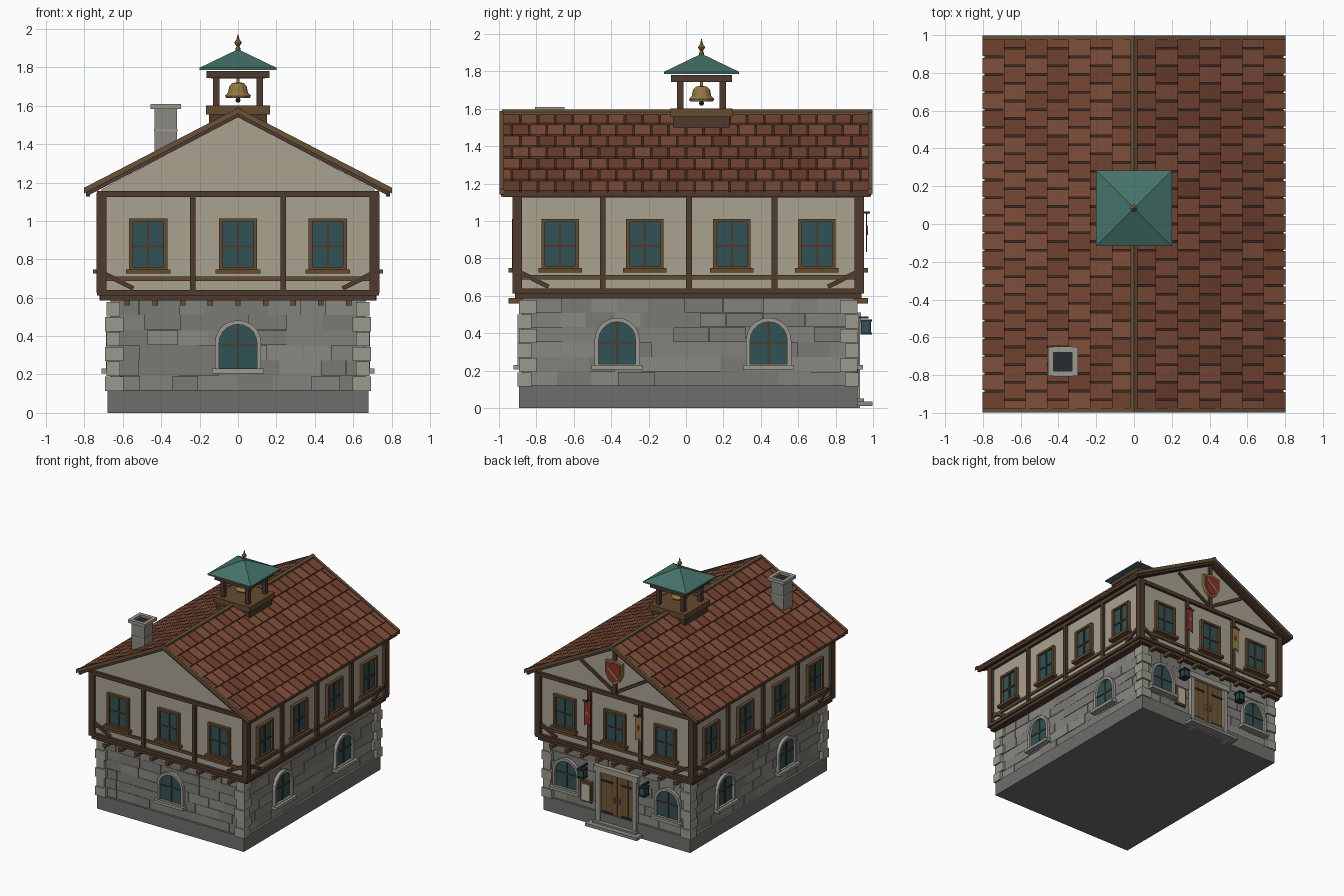
import bpy, bmesh, random
from math import pi, sin, cos, atan2, hypot
from mathutils import Matrix, Vector

if "Cube" in bpy.data.objects:
    bpy.data.objects.remove(bpy.data.objects["Cube"])

random.seed(4)
CY = 0.012
COL = dict(plaster=(.40, .36, .28), timber=(.075, .042, .026), trim=(.13, .07, .03), stone_a=(.23, .22, .20),
           stone_b=(.20, .195, .175), stone_c=(.26, .25, .225), quoin=(.33, .32, .27), plinth=(.155, .155, .145),
           tile_a=(.19, .065, .033), tile_b=(.165, .055, .03), tile_c=(.215, .078, .042), dark=(.045, .026, .018),
           glass=(.03, .085, .09), copper=(.06, .17, .145), gold=(.30, .19, .06), door=(.17, .095, .035),
           iron=(.02, .025, .028), red=(.25, .03, .025), paper=(.5, .45, .33), rake=(.14, .085, .04))
parts = {}


def bm_of(name, col):
    if name not in parts:
        parts[name] = (bmesh.new(), col)
    return parts[name][0]


def box(name, col, c, s, M=Matrix()):
    m = M @ Matrix.Translation(c) @ Matrix.Diagonal((*s, 1))
    bmesh.ops.create_cube(bm_of(name, col), size=1, matrix=m)


# Wall-local frame: u along the wall, w outward from the centre, z up
def side(q):
    return Matrix.Translation((0, CY, 0)) @ Matrix.Rotation(q * pi / 2, 4, 'Z')


def wbox(name, col, q, u0, u1, w0, w1, z0, z1):
    box(name, col, ((u0 + u1) / 2, -(w0 + w1) / 2, (z0 + z1) / 2), (u1 - u0, w1 - w0, z1 - z0), side(q))


def prism(name, col, q, pts, w0, w1):
    bm, M = bm_of(name, col), side(q)
    a, b = [[bm.verts.new(M @ Vector((u, -w, z))) for u, z in pts] for w in (w0, w1)]
    n = len(pts)
    bm.faces.new(a)
    bm.faces.new(b[::-1])
    for i in range(n):
        bm.faces.new((a[i], b[i], b[(i + 1) % n], a[(i + 1) % n]))


def ring(name, col, q, outer, inner, w0, w1):
    n = len(outer)
    for i in range(n):
        j = (i + 1) % n
        prism(name, col, q, [outer[i], outer[j], inner[j], inner[i]], w0, w1)


def strut(name, col, q, p0, p1, t, w0, w1):
    d = Vector(p1) - Vector(p0)
    k = Vector((-d.y, d.x)).normalized() * t / 2
    prism(name, col, q, [Vector(p0) + k, Vector(p0) - k, Vector(p1) - k, Vector(p1) + k], w0, w1)


def lathe(name, col, pts, loc, n=12, turn=0.0):
    bm = bm_of(name, col)
    rows = [[bm.verts.new((loc[0] + r * cos(turn + 2 * pi * i / n), loc[1] + r * sin(turn + 2 * pi * i / n), z))
             for i in range(n)] for r, z in pts]
    for a, b in zip(rows, rows[1:]):
        for i in range(n):
            bm.faces.new((a[i], a[(i + 1) % n], b[(i + 1) % n], b[i]))
    bm.faces.new(rows[0])
    bm.faces.new(rows[-1])


def rect(u, w, z0, z1):
    return [(u - w, z0), (u + w, z0), (u + w, z1), (u - w, z1)]


def arch(u, r, z0, zs):
    return [(u - r, z0), (u + r, z0)] + [(u + r * cos(pi * i / 10), zs + r * sin(pi * i / 10)) for i in range(11)]


def window(q, u, w):
    prism('window_glass', 'glass', q, rect(u, .08, .755, 1.0), w, w + .008)
    ring('window_frames', 'trim', q, rect(u, .1, .745, 1.012), rect(u, .08, .76, .995), w, w + .026)
    wbox('window_bars', 'timber', q, u - .006, u + .006, w, w + .015, .76, .995)
    wbox('window_bars', 'timber', q, u - .08, u + .08, w, w + .015, .862, .874)
    wbox('window_sills', 'trim', q, u - .116, u + .116, w, w + .045, .725, .748)


def arched_window(q, u, w):
    prism('arched_glass', 'glass', q, arch(u, .1, .235, .362), w - .02, w + .008)
    ring('arched_surrounds', 'quoin', q, arch(u, .121, .225, .362), arch(u, .099, .235, .362), w - .02, w + .028)
    wbox('arched_bars', 'timber', q, u - .006, u + .006, w, w + .014, .235, .46)
    wbox('arched_bars', 'timber', q, u - .1, u + .1, w, w + .014, .345, .357)
    wbox('arched_sills', 'quoin', q, u - .136, u + .136, w - .02, w + .05, .206, .23)


# Lower storey: plinth, core, coursed stone blocks, quoins
box('plinth', 'plinth', (0, CY, .06), (1.36, 1.81, .12))
box('stone_core', 'stone_b', (0, CY, .35), (1.31, 1.76, .48))
SX, SY = .66, .885
for q in range(4):
    half, w = ((SX, SY), (SY, SX))[q % 2]
    for r in range(6):
        z, u = .115 + r * .079, -half
        while u < half - .001:
            e = u + random.uniform(.13, .22)
            e = half if half - e < .08 else e
            c = random.choice('abc')
            wbox('wall_stones_' + c, 'stone_' + c, q, u + .001, e - .001, w - .02, w + random.choice((0, .002, .004)),
                 z + .001, z + .078)
            u = e
for sx in (-1, 1):
    for sy in (-1, 1):
        for r in range(6):
            a, b = ((.095, .075), (.07, .095))[r % 2]
            o = .692 if r % 2 == 0 else .684
            box('quoins', 'quoin', (sx * (o - a / 2), CY + sy * (o + .222 - b / 2), .152 + r * .0775), (a, b, .074))

# Upper storey: plaster box, gables, timber frame
box('plaster_walls', 'plaster', (0, CY, .87), (1.42, 1.83, .56))
prism('gable_plaster', 'plaster', 0, [(-.71, 1.14), (.71, 1.14), (.71, 1.165), (0, 1.545), (-.71, 1.165)], -.915, .915)
for q in range(4):
    half, w = ((.735, .915), (.937, .71))[q % 2]
    wbox('jetty_beams', 'timber', q, -half + .02, half - .02, w - .1, w + .012, .585, .635)
    wbox('jetty_beams', 'timber', q, -half, half, w - .02, w + .024, .612, .64)
    wbox('mid_rails', 'trim', q, -half, half, w - .02, w + .014, .688, .71)
    wbox('top_plates', 'timber', q, -half, half, w - .02, w + .022, 1.125, 1.157)
    posts = ((-.236, .236), (-.457, .004, .461))[q % 2]
    for u in posts:
        wbox('wall_posts', 'timber', q, u - .015, u + .015, w - .02, w + .022, .63, 1.14)
    for s in (-1, 1):
        strut('corner_braces', 'timber', q, (s * (half - .04), .725), (s * (half - .19), .648), .024, w - .01, w + .018)
    for u in ((-.467, 0, .467), (-.685, -.232, .233, .688))[q % 2]:
        window(q, u, w)
for sx in (-1, 1):
    for sy in (-1, 1):
        box('corner_posts', 'timber', (sx * .711, CY + sy * .914, .885), (.05, .05, .52))
for q in (0, 2):
    for i in range(-4, 5):
        wbox('joist_ends', 'trim', q, i * .144 - .014, i * .144 + .014, .8, .96, .56, .588)

# Ground-floor windows
arched_window(0, 0, SY)
for s in (-1, 1):
    arched_window(2, s * .47, SY)
    arched_window(1, .025 + s * .405, SX)
    arched_window(3, -.025 + s * .405, SX)

# Main roof: deck, overlapping tiles, rake boards, ridge cap
R0, R1 = -.985, .985


def chevron(x, ze, zr, t):
    return [(x, ze), (0, zr), (-x, ze), (-x, ze - t), (0, zr - t), (x, ze - t)]


prism('roof_deck', 'dark', 0, chevron(.79, 1.155, 1.565, .025), R0 + .012, -R0 + .012)
ang, L, rows, cols = atan2(.42, .8), hypot(.8, .42), 7, 21
row, tw = L / rows, 1.955 / cols
for s in (0, 1):
    M = Matrix.Translation((0, 0, 1.572)) @ Matrix.Rotation(s * pi, 4, 'Z') @ Matrix.Rotation(ang, 4, 'Y')
    for r in range(rows):
        y0 = -.9775 - (r % 2) * tw / 2
        for c in range(cols + r % 2):
            a, b = max(y0 + c * tw, -.9775), min(y0 + (c + 1) * tw, .9775)
            k = random.choice('abc')
            tilt = Matrix.Translation(((r + .5) * row, (a + b) / 2, .001)) @ Matrix.Rotation(-.06, 4, 'Y')
            box('roof_tiles_' + k, 'tile_' + k, (0, 0, 0), (row - .004, b - a - .009, .014), M @ tilt)
for a, b in ((-.998, -.974), (.974, .998)):
    prism('rake_boards', 'rake', 0, chevron(.803, 1.172, 1.588, .03), a + CY, b + CY)
    prism('rake_undertrim', 'timber', 0, chevron(.785, 1.15, 1.56, .02), a * .99 + CY, b * .99 + CY)
for s in (-1, 1):
    box('eave_boards', 'timber', (s * .782, 0, 1.142), (.02, 1.96, .028))
prism('ridge_cap', 'rake', 0, [(-.018, 1.565), (.018, 1.565), (.018, 1.583), (0, 1.596), (-.018, 1.583)], -.985, .985 + CY)

# Chimney
cx, cyy = -.376, -.728
box('chimney_stack', 'stone_c', (cx, cyy, 1.455), (.118, .118, .27))
box('chimney_band', 'quoin', (cx, cyy, 1.472), (.124, .124, .014))
for s in (-1, 1):
    box('chimney_cap', 'quoin', (cx + s * .064, cyy, 1.597), (.03, .156, .026))
    box('chimney_cap', 'quoin', (cx, cyy + s * .064, 1.597), (.1, .03, .026))
box('chimney_flue', 'iron', (cx, cyy, 1.588), (.1, .1, .006))

# Bell turret
T = .083
box('turret_base', 'timber', (0, T, 1.51), (.30, .30, .1))
box('turret_curb', 'trim', (0, T, 1.578), (.332, .332, .045))
for sx in (-1, 1):
    box('turret_top_beams', 'timber', (sx * .146, T, 1.762), (.034, .326, .036))
    box('turret_top_beams', 'timber', (0, T + sx * .146, 1.762), (.326, .034, .036))
    for sy in (-1, 1):
        box('turret_posts', 'timber', (sx * .113, T + sy * .113, 1.68), (.034, .034, .17))
box('bell_yoke', 'timber', (0, T, 1.755), (.28, .03, .024))
h = .2 * 2 ** .5
lathe('turret_roof', 'copper', [(h, 1.787), (h, 1.798), (.004, 1.893)], (0, T), 4, pi / 4)
lathe('bell', 'gold', [(.062, 1.64), (.067, 1.652), (.052, 1.668), (.046, 1.70), (.03, 1.718), (.008, 1.722),
                       (.008, 1.75)], (0, T), 12)
lathe('bell_clapper', 'iron', [(.008, 1.618), (.014, 1.628), (.008, 1.642)], (0, T), 8)
lathe('finial', 'gold', [(.014, 1.88), (.012, 1.9), (.008, 1.91), (.02, 1.928), (.008, 1.945), (.002, 1.972)], (0, T), 8)

# Entrance on the back: double door, surround, steps
for s in (-1, 1):
    wbox('door_leaves', 'door', 2, *sorted((s * .003, s * .148)), SY - .02, SY + .012, .04, .465)
    for i in range(1, 3):
        u = s * i * .05
        wbox('door_grooves', 'timber', 2, u - .002, u + .002, SY, SY + .014, .05, .46)
    for z in (.12, .38):
        wbox('door_hinges', 'iron', 2, *sorted((s * .04, s * .145)), SY, SY + .018, z, z + .016)
    wbox('door_handles', 'gold', 2, s * .022 - .006, s * .022 + .006, SY, SY + .025, .23, .27)
    wbox('door_jambs', 'quoin', 2, *sorted((s * .148, s * .188)), SY - .02, SY + .032, .0, .47)
wbox('door_lintel', 'quoin', 2, -.205, .205, SY - .02, SY + .038, .462, .51)
wbox('door_step', 'stone_c', 2, -.24, .24, SY - .02, .984, .012, .036)
wbox('door_threshold', 'stone_c', 2, -.2, .2, SY - .02, .94, .03, .05)

# Lanterns, banners on poles, notice board
for s, col in ((-1, 'red'), (1, 'gold')):
    u = s * .285
    wbox('lantern_brackets', 'iron', 2, u - .007, u + .007, SY, .965, .478, .49)
    wbox('lantern_glass', 'glass', 2, u - .022, u + .022, .928, .972, .40, .465)
    for z in (.392, .462):
        wbox('lantern_caps', 'iron', 2, u - .03, u + .03, .92, .982, z, z + .012)
    for du in (-.024, .024):
        for w in (.926, .974):
            wbox('lantern_bars', 'iron', 2, u + du - .004, u + du + .004, w - .004, w + .004, .395, .47)
    u = s * .236
    wbox('banner_pole', 'trim', 2, u - .042, u + .042, .95, .962, 1.037, 1.05)
    wbox('banner_bracket', 'iron', 2, u - .006, u + .006, .92, .972, 1.04, 1.052)
    prism('banner_' + ('left', 'right')[s > 0], col, 2,
          [(u - .03, 1.04), (u - .03, .835), (u, .86), (u + .03, .835), (u + .03, 1.04)], .95, .957)
    emblem = ('gold', 'red')[s > 0]
    prism('banner_emblem_' + emblem, emblem, 2, [(u, .925), (u + .015, .95), (u, .975), (u - .015, .95)], .95, .96)
wbox('notice_board', 'trim', 2, -.335, -.235, SY, SY + .022, .17, .34)
wbox('notice_sheet', 'paper', 2, -.322, -.248, SY, SY + .026, .185, .32)

# Back gable framing and shield
wbox('king_post', 'timber', 2, -.016, .016, .9, .935, 1.15, 1.54)
for s in (-1, 1):
    strut('gable_struts', 'timber', 2, (s * .02, 1.18), (s * .32, 1.36), .026, .9, .93)


def shield(k):
    return [(x * k, 1.345 + z * k) for x, z in ((-.08, .085), (0, .1), (.08, .085), (.08, -.01), (.05, -.07), (0, -.105),
                                                (-.05, -.07), (-.08, -.01))]


prism('shield_rim', 'gold', 2, shield(1), .92, .948)
prism('shield_face', 'red', 2, shield(.84), .92, .954)
strut('shield_band', 'gold', 2, (-.05, 1.385), (.045, 1.30), .02, .93, .958)

# Turn collected meshes into objects
for name, (bm, col) in parts.items():
    bmesh.ops.recalc_face_normals(bm, faces=bm.faces)
    me = bpy.data.meshes.new(name)
    bm.to_mesh(me)
    bm.free()
    mat = bpy.data.materials.get(col) or bpy.data.materials.new(col)
    mat.diffuse_color = (*COL[col], 1)
    mat.use_nodes = True
    mat.node_tree.nodes["Principled BSDF"].inputs["Base Color"].default_value = mat.diffuse_color
    me.materials.append(mat)
    bpy.context.collection.objects.link(bpy.data.objects.new(name, me))
